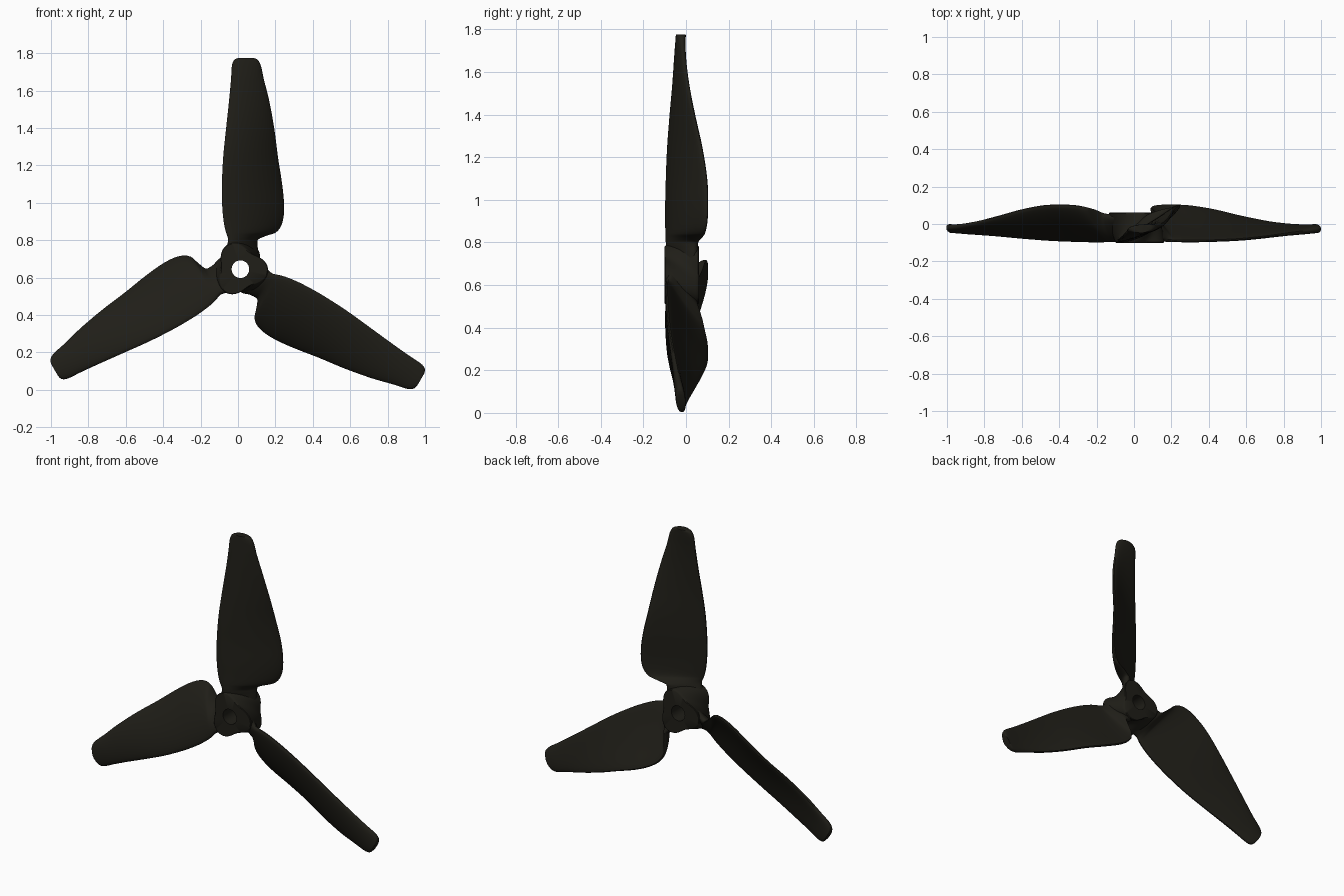
import bpy, bmesh, math
from mathutils import Matrix, Vector

if "Cube" in bpy.data.objects:
    bpy.data.objects.remove(bpy.data.objects["Cube"])

CENTRE = Vector((0.013, 0, 0.645))
mat = bpy.data.materials.new("dark_olive")
mat.diffuse_color = (0.014, 0.013, 0.009, 1)
mat.use_nodes = True
mat.node_tree.nodes["Principled BSDF"].inputs["Base Color"].default_value = mat.diffuse_color

# Blade stations: radius, left x, right x, left y, right y, thickness, camber
STATIONS = [
    (0.085, -0.078, 0.088, -0.085, 0.046, 0.070, 0.000),
    (0.115, -0.072, 0.088, -0.087, 0.048, 0.066, 0.003),
    (0.140, -0.064, 0.086, -0.088, 0.050, 0.060, 0.008),
    (0.160, -0.062, 0.092, -0.090, 0.056, 0.054, 0.012),
    (0.178, -0.068, 0.135, -0.091, 0.072, 0.050, 0.016),
    (0.196, -0.076, 0.188, -0.092, 0.085, 0.046, 0.019),
    (0.245, -0.088, 0.222, -0.093, 0.097, 0.044, 0.022),
    (0.330, -0.097, 0.233, -0.093, 0.101, 0.044, 0.023),
    (0.450, -0.099, 0.223, -0.090, 0.097, 0.044, 0.022),
    (0.600, -0.092, 0.200, -0.083, 0.074, 0.043, 0.020),
    (0.750, -0.077, 0.181, -0.070, 0.040, 0.042, 0.015),
    (0.900, -0.061, 0.154, -0.053, 0.009, 0.042, 0.010),
    (1.020, -0.050, 0.124, -0.040, -0.009, 0.044, 0.006),
    (1.085, -0.046, 0.110, -0.032, -0.016, 0.046, 0.003),
    (1.112, -0.038, 0.098, -0.029, -0.018, 0.046, 0.002),
    (1.125, -0.025, 0.084, -0.028, -0.019, 0.046, 0.001),
    (1.130, -0.008, 0.068, -0.027, -0.020, 0.046, 0.001),
]


def smooth_stations(rows, steps=4):
    """Cubic interpolation with slopes taken by radius."""
    def slope(i, k):
        a, b = rows[max(i - 1, 0)], rows[min(i + 1, len(rows) - 1)]
        return (b[k] - a[k]) / (b[0] - a[0])
    out = []
    for i in range(len(rows) - 1):
        p, q = rows[i], rows[i + 1]
        h = q[0] - p[0]
        for s in range(steps):
            t = s / steps
            row = [p[0] + h * t]
            for k in range(1, len(p)):
                row.append((2*t**3 - 3*t**2 + 1) * p[k] + (t**3 - 2*t**2 + t) * h * slope(i, k)
                           + (3*t**2 - 2*t**3) * q[k] + (t**3 - t**2) * h * slope(i + 1, k))
            out.append(row)
    return out + [list(rows[-1])]


def section(row, n=32):
    """Cambered, round-edged profile lying across the blade."""
    r, xl, xr, yl, yr, thick, camber = row
    a, b = Vector((xl, yl, r)), Vector((xr, yr, r))
    chord = (b - a).normalized()
    normal = Vector((chord.y, -chord.x, 0))
    pts = []
    for i in range(n):
        ang = math.tau * i / n
        u, s = -math.cos(ang), math.sin(ang)
        off = math.copysign(abs(s) ** 0.75, s) * thick / 2 if abs(s) > 1e-6 else 0
        pts.append((a + b) / 2 + (b - a) * u / 2 + normal * (off + camber * (1 - u * u)))
    return pts


def loft(name, rings, closed=False):
    bm = bmesh.new()
    loops = [[bm.verts.new(p) for p in ring] for ring in rings]
    n = len(loops[0])
    pairs = list(zip(loops, loops[1:])) + ([(loops[-1], loops[0])] if closed else [])
    for a, b in pairs:
        for i in range(n):
            j = (i + 1) % n
            bm.faces.new((a[i], a[j], b[j], b[i]))
    if not closed:
        bm.faces.new(loops[0])
        bm.faces.new(loops[-1])
    bmesh.ops.recalc_face_normals(bm, faces=bm.faces)
    mesh = bpy.data.meshes.new(name)
    bm.to_mesh(mesh)
    bm.free()
    mesh.materials.append(mat)
    ob = bpy.data.objects.new(name, mesh)
    bpy.context.collection.objects.link(ob)
    bpy.ops.object.select_all(action='DESELECT')
    ob.select_set(True)
    bpy.context.view_layer.objects.active = ob
    bpy.ops.object.shade_smooth_by_angle(angle=math.radians(40))
    return ob


# Three twisted blades
rings = [section(row) for row in smooth_stations(STATIONS)]
for k, name in enumerate(("blade_top", "blade_right", "blade_left")):
    blade = loft(name, rings)
    blade.matrix_world = Matrix.Translation(CENTRE) @ Matrix.Rotation(math.tau * k / 3, 4, 'Y')

# Hub whose three lobes twist from front to back along the blade roots
FRONT, BACK, TWIST, BORE = -0.101, 0.061, math.radians(28), 0.047


def hub_ring(y, radius=None, inset=0, n=96):
    lobe = math.pi / 2 + TWIST * (1 - 2 * (y - FRONT) / (BACK - FRONT))
    pts = []
    for i in range(n):
        a = math.tau * i / n
        r = radius or 0.126 + 0.022 * math.cos(3 * (a - lobe)) - inset
        pts.append(CENTRE + Vector((r * math.cos(a), y, r * math.sin(a))))
    return pts


walls = [hub_ring(FRONT + 0.004 + (BACK - FRONT - 0.008) * i / 12) for i in range(13)]
loft("hub", [hub_ring(FRONT, BORE), hub_ring(FRONT, inset=0.004)] + walls
     + [hub_ring(BACK, inset=0.004), hub_ring(BACK, BORE)], closed=True)
